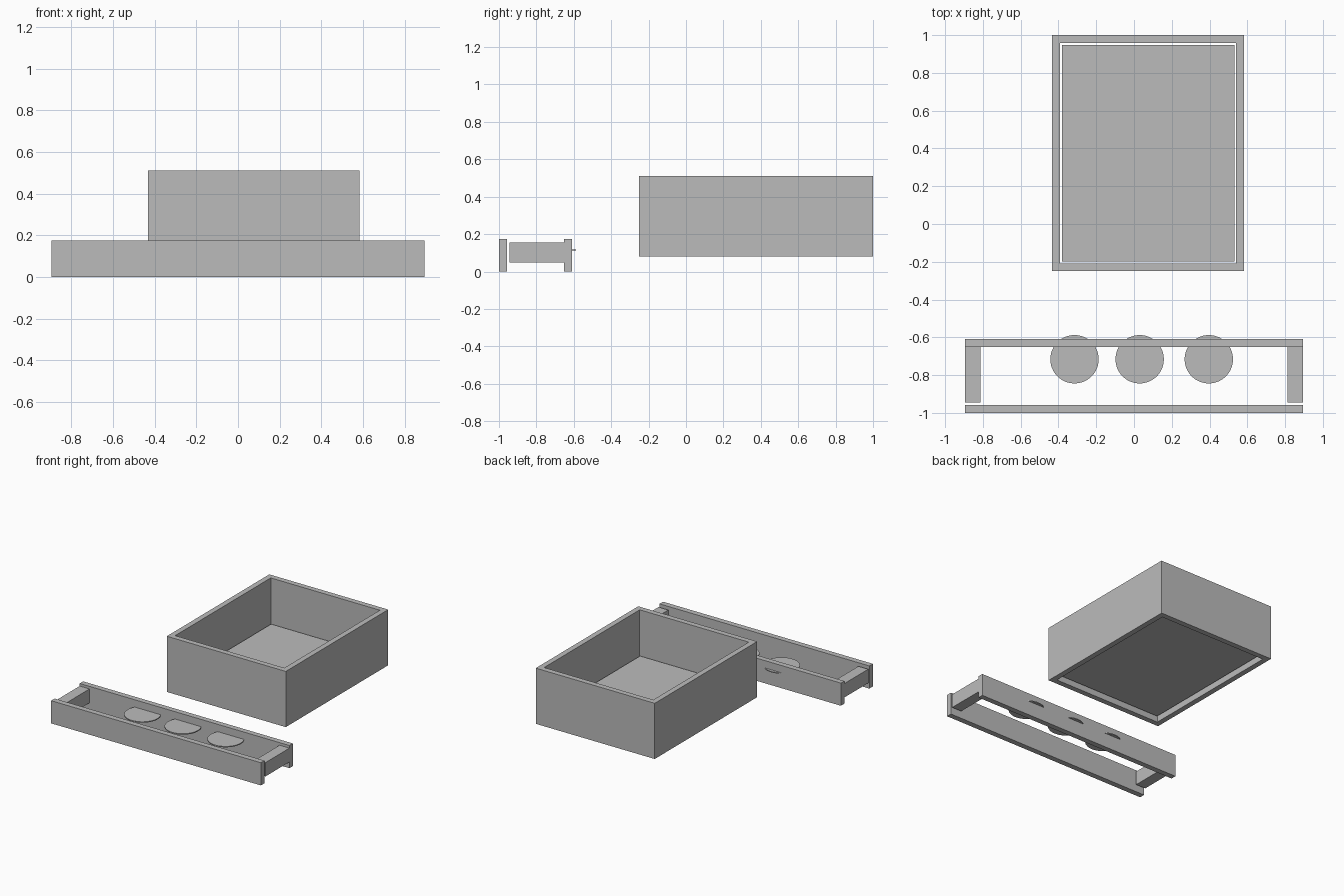
import bpy
import bmesh
from math import radians
from mathutils import Vector

if "Cube" in bpy.data.objects:
    bpy.data.objects.remove(bpy.data.objects["Cube"], do_unlink=True)

# One plain grey for everything
GREY = (0.5, 0.5, 0.5, 1.0)
grey = bpy.data.materials.new("plain grey")
grey.use_nodes = True
grey.diffuse_color = GREY
grey.node_tree.nodes["Principled BSDF"].inputs["Base Color"].default_value = GREY


def make_object(name, bm):
    bmesh.ops.recalc_face_normals(bm, faces=bm.faces)
    mesh = bpy.data.meshes.new(name)
    bm.to_mesh(mesh)
    bm.free()
    mesh.materials.append(grey)
    obj = bpy.data.objects.new(name, mesh)
    bpy.context.collection.objects.link(obj)
    return obj


def block(name, low, high):
    """Box between two opposite corners."""
    low, high = Vector(low), Vector(high)
    bm = bmesh.new()
    bmesh.ops.create_cube(bm, size=1)
    bmesh.ops.scale(bm, vec=high - low, verts=bm.verts)
    bmesh.ops.translate(bm, vec=(low + high) / 2, verts=bm.verts)
    return make_object(name, bm)


def hollow_frame(name, low, high, wall):
    """Rectangular tube, open at top and bottom."""
    bm = bmesh.new()

    def loop(inset):
        x0, x1 = low[0] + inset, high[0] - inset
        y0, y1 = low[1] + inset, high[1] - inset
        return [bm.verts.new((x, y, low[2]))
                for x, y in ((x0, y0), (x1, y0), (x1, y1), (x0, y1))]

    outer, inner = loop(0), loop(wall)
    for i in range(4):
        j = (i + 1) % 4
        bm.faces.new((outer[i], outer[j], inner[j], inner[i]))
    result = bmesh.ops.extrude_face_region(bm, geom=bm.faces[:])
    top = [v for v in result["geom"] if isinstance(v, bmesh.types.BMVert)]
    bmesh.ops.translate(bm, vec=(0, 0, high[2] - low[2]), verts=top)
    return make_object(name, bm)


def disc(name, centre, radius, thickness):
    bm = bmesh.new()
    bmesh.ops.create_cone(bm, cap_ends=True, segments=64, radius1=radius,
                          radius2=radius, depth=thickness)
    bmesh.ops.translate(bm, vec=centre, verts=bm.verts)
    obj = make_object(name, bm)
    bpy.ops.object.select_all(action="DESELECT")
    obj.select_set(True)
    bpy.context.view_layer.objects.active = obj
    bpy.ops.object.shade_smooth_by_angle(angle=radians(30))


# Open box with a loose floor panel raised inside the walls
hollow_frame("box_walls", (-0.433, -0.25, 0.08), (0.583, 1.0, 0.51), 0.042)
block("box_floor", (-0.381, -0.198, 0.12), (0.531, 0.948, 0.16))

# Long rails in front of the box
HALF = 0.896
block("front_rail", (-HALF, -1.0, 0), (HALF, -0.957, 0.175))
block("back_rail", (-HALF, -0.652, 0), (HALF, -0.61, 0.175))

# Spacer blocks joining the rail ends
block("right_end_block", (-HALF, -0.944, 0.048), (-0.812, -0.652, 0.155))
block("left_end_block", (0.812, -0.944, 0.048), (HALF, -0.652, 0.155))

# Thin discs passing through the back rail
for side, x in (("right", -0.315), ("middle", 0.03), ("left", 0.396)):
    disc(side + "_disc", (x, -0.716, 0.115), 0.128, 0.007)
